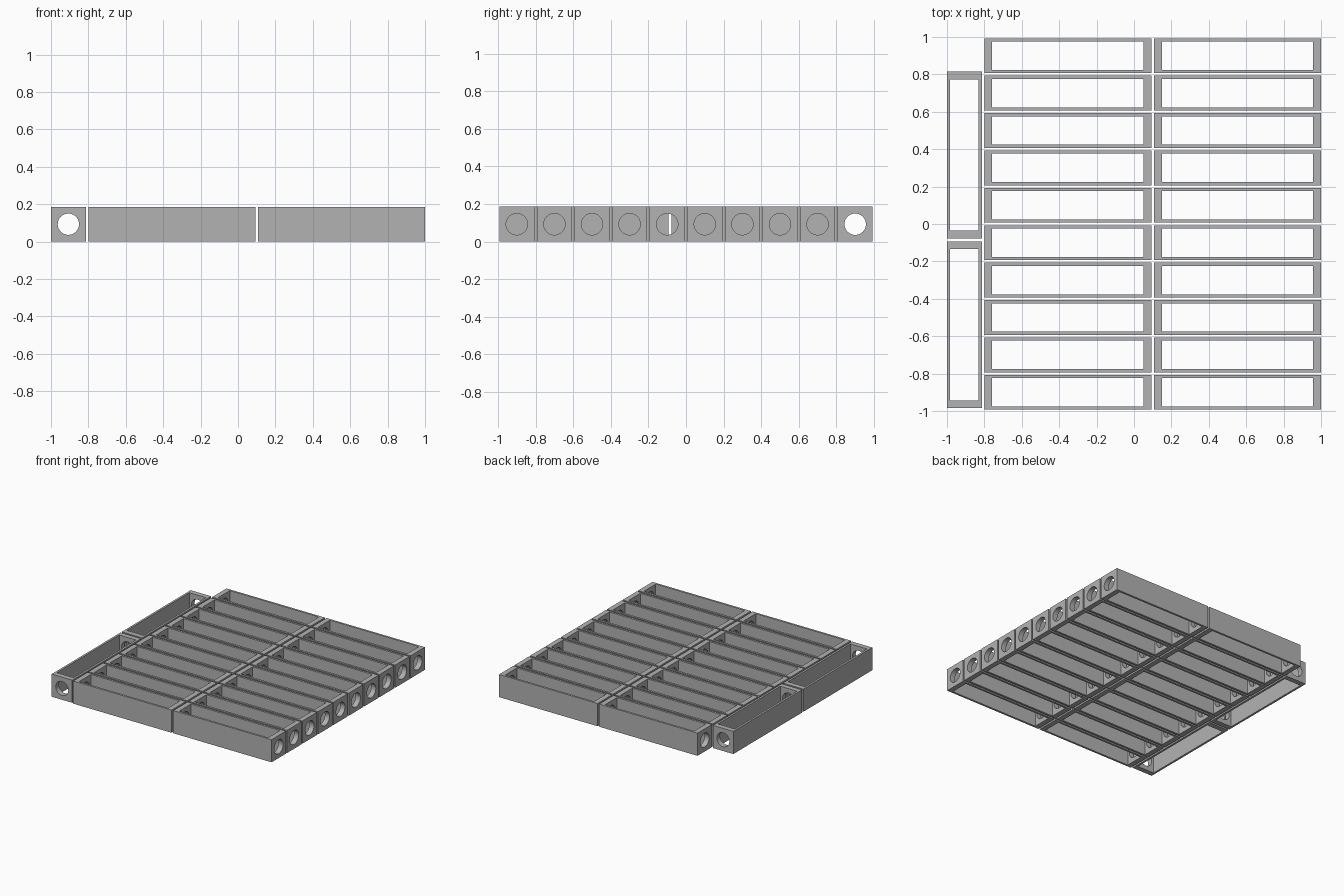
import bpy, bmesh, math
from mathutils import Matrix

if "Cube" in bpy.data.objects:
    bpy.data.objects.remove(bpy.data.objects["Cube"])

W = 0.186      # width and height of a frame
L = 0.8925     # length of a frame
SIDE = 0.017   # long wall thickness
END = 0.042    # end wall thickness
HOLE = 0.057   # radius of the end holes
PITCH = 0.2

grey = bpy.data.materials.new("grey")
grey.diffuse_color = (0.45, 0.45, 0.45, 1)
grey.use_nodes = True
grey.node_tree.nodes["Principled BSDF"].inputs["Base Color"].default_value = grey.diffuse_color


def link(name, mesh):
    ob = bpy.data.objects.new(name, mesh)
    bpy.context.collection.objects.link(ob)
    return ob


# Open rectangular frame: outer and inner loops at bottom and top
def frame_mesh():
    bm = bmesh.new()
    rings = []
    for hx, hy in ((L / 2, W / 2), (L / 2 - END, W / 2 - SIDE)):
        for z in (0, W):
            rings.append([bm.verts.new((sx * hx, sy * hy, z))
                          for sx, sy in ((-1, -1), (1, -1), (1, 1), (-1, 1))])
    out_lo, out_hi, in_lo, in_hi = rings
    for a, b in ((out_lo, out_hi), (out_hi, in_hi), (in_hi, in_lo), (in_lo, out_lo)):
        for i in range(4):
            j = (i + 1) % 4
            bm.faces.new((a[i], a[j], b[j], b[i]))
    bmesh.ops.recalc_face_normals(bm, faces=bm.faces)
    mesh = bpy.data.meshes.new("frame")
    bm.to_mesh(mesh)
    bm.free()
    mesh.materials.append(grey)
    return mesh


# Round rod that drills both end walls
bm = bmesh.new()
bmesh.ops.create_cone(bm, cap_ends=True, segments=40, radius1=HOLE, radius2=HOLE, depth=L + 0.2,
                      matrix=Matrix.Translation((0, 0, W / 2)) @ Matrix.Rotation(math.pi / 2, 4, 'Y'))
rod_mesh = bpy.data.meshes.new("hole_cutter")
bm.to_mesh(rod_mesh)
bm.free()
rod_mesh.materials.append(grey)
cutter = link("hole_cutter", rod_mesh)
cutter.hide_render = True

# Drilled frame, shared by every copy
master = link("frame_master", frame_mesh())
cut = master.modifiers.new("end_holes", 'BOOLEAN')
cut.operation = 'DIFFERENCE'
cut.solver = 'EXACT'
cut.object = cutter
bpy.context.view_layer.update()
deps = bpy.context.evaluated_depsgraph_get()
drilled = bpy.data.meshes.new_from_object(master.evaluated_get(deps))
bpy.data.objects.remove(master)
bpy.data.objects.remove(cutter)

# Smooth hole walls, sharp everywhere else
first = link("frame_shading", drilled)
bpy.context.view_layer.objects.active = first
first.select_set(True)
bpy.ops.object.shade_smooth_by_angle(angle=math.radians(30))
drilled = first.data
bpy.data.objects.remove(first)

# Two columns of ten frames lying along x
for col, x in (("left", -0.8 + L / 2), ("right", 1 - L / 2)):
    for row in range(10):
        ob = link(f"{col}_frame_{row + 1}", drilled)
        ob.location = (x, (row - 4.5) * PITCH, 0)

# Two frames turned along y on the left edge
for name, y in (("front_side_frame", -0.985 + L / 2), ("back_side_frame", 0.815 - L / 2)):
    ob = link(name, drilled)
    ob.location = (-1 + W / 2, y, 0)
    ob.rotation_euler.z = math.pi / 2
